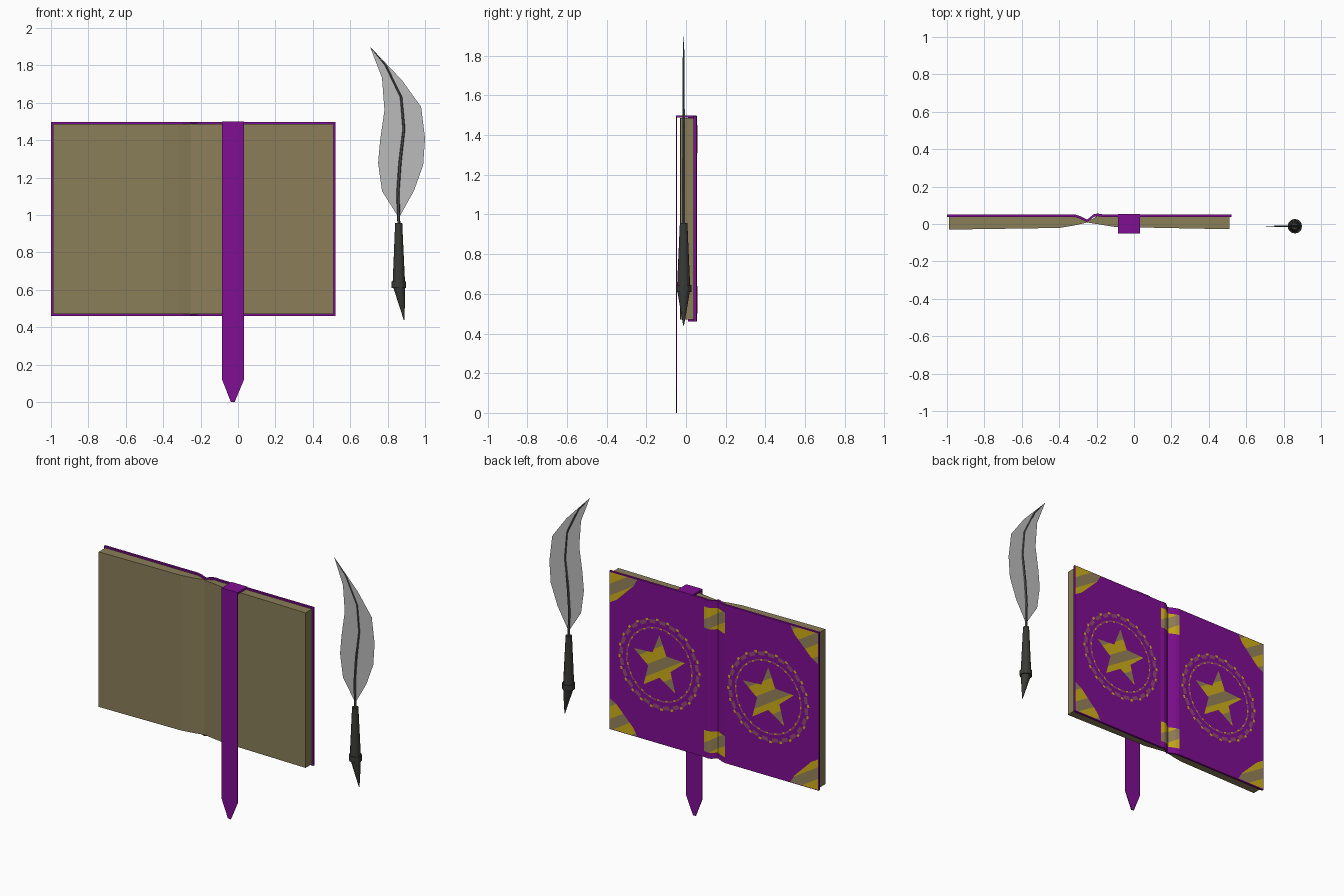
import bpy, bmesh, math
from mathutils import Vector

if "Cube" in bpy.data.objects:
    bpy.data.objects.remove(bpy.data.objects["Cube"])


def material(name, rgb):
    m = bpy.data.materials.new(name)
    m.diffuse_color = (*rgb, 1)
    m.use_nodes = True
    m.node_tree.nodes["Principled BSDF"].inputs["Base Color"].default_value = m.diffuse_color
    return m


PURPLE = material("purple cloth", (0.216, 0.0045, 0.287))
PAPER = material("tan paper", (0.254, 0.209, 0.098))
GOLD = material("gold", (0.62, 0.43, 0.009))
DULL = material("dull gold", (0.305, 0.223, 0.102))
MAUVE = material("mauve", (0.29, 0.068, 0.17))
DARK = material("dark metal", (0.042, 0.042, 0.040))
FEATHER = material("feather grey", (0.50, 0.50, 0.50))
SHAFT = material("shaft grey", (0.10, 0.10, 0.10))


def finish(bm, name, *mats):
    me = bpy.data.meshes.new(name)
    bm.to_mesh(me)
    bm.free()
    for m in mats:
        me.materials.append(m)
    ob = bpy.data.objects.new(name, me)
    bpy.context.collection.objects.link(ob)
    return ob


def prism(name, points, offset, mat):
    """Closed solid: a 3D outline pushed along an offset."""
    bm = bmesh.new()
    face = bm.faces.new([bm.verts.new(p) for p in points])
    ext = bmesh.ops.extrude_face_region(bm, geom=[face])
    bmesh.ops.translate(bm, vec=offset,
                        verts=[v for v in ext["geom"] if isinstance(v, bmesh.types.BMVert)])
    bmesh.ops.recalc_face_normals(bm, faces=bm.faces)
    return finish(bm, name, mat)


def back_faces(bm, polygons):
    """Add polygons that all look towards the back."""
    for poly in polygons:
        f = bm.faces.new([bm.verts.new(p) for p in poly])
        f.normal_update()
        if f.normal.y < 0:
            f.normal_flip()


def striped_plate(name, polygons, centre):
    """Gold plate cut by slanted dull stripes."""
    bm = bmesh.new()
    back_faces(bm, polygons)
    n, c, period, width = Vector((0.53, 0, 0.85)), Vector(centre), 0.135, 0.065
    for k in range(-3, 4):
        for edge in (-0.035, -0.035 + width):
            bmesh.ops.bisect_plane(bm, geom=bm.verts[:] + bm.edges[:] + bm.faces[:],
                                   plane_co=c + n * (k * period + edge), plane_no=n)
    for f in bm.faces:
        s = (f.calc_center_median() - c).dot(n)
        f.material_index = 1 if (s + 0.035) % period < width else 0
    return finish(bm, name, GOLD, DULL)


Z0, Z1 = 0.46, 1.497
ZM = (Z0 + Z1) / 2
BACK = 0.0545

# Cover with the folded spine
outer = [(-1, .052), (-.32, .052), (-.295, .045), (-.25, .024), (-.215, .052), (-.195, .056),
         (-.17, .052), (.52, .052)]
cover = outer + [(x, y - .014) for x, y in reversed(outer)]
prism("cover", [(x, y, Z0) for x, y in cover], (0, 0, Z1 - Z0), PURPLE)

# Open page block, thin at the fold
pages = [(-.99, .04), (-.99, -.03), (-.4, -.021), (-.32, -.008), (-.25, .008), (-.18, -.003),
         (-.1, -.016), (.51, -.028), (.51, .04), (-.2, .04), (-.25, .013), (-.3, .036)]
prism("pages", [(x, y, Z0 + .01) for x, y in pages], (0, 0, Z1 - Z0 - .02), PAPER)

# Ribbon bookmark: hanging strip and fold over the top edge
rib = [(-.085, 1.5), (-.085, .12), (-.038, 0), (-.018, 0), (.032, .12), (.032, 1.5)]
prism("ribbon", [(x, -.05, z) for x, z in rib], (0, .004, 0), PURPLE)
prism("ribbon_top", [(-.085, -.05, 1.488), (.032, -.05, 1.488), (.032, .053, 1.488),
                     (-.085, .053, 1.488)], (0, 0, .012), PURPLE)


# Star and broken ring on each cover half
def arc(cx, r0, r1, a0, a1, y):
    pts = [(r0, a0), (r0, (a0 + a1) / 2), (r0, a1), (r1, a1), (r1, (a0 + a1) / 2), (r1, a0)]
    return [(cx + r * math.cos(a), y, ZM + r * math.sin(a)) for r, a in pts]


for side, cx in (("right", .155), ("left", -.635)):
    tips = [(.195 if i % 2 == 0 else .085, math.pi / 2 + i * math.pi / 5) for i in range(10)]
    pts = [(cx + r * math.cos(a), BACK, ZM + r * math.sin(a)) for r, a in tips]
    c = (cx, BACK, ZM)
    striped_plate("star_" + side, [(c, pts[i], pts[(i + 1) % 10]) for i in range(10)], c)

    step = math.tau / 24
    rings = (("ring_blocks_", MAUVE, .265, .290, 0, .62), ("ring_inner_", MAUVE, .232, .243, .4, .55),
             ("ring_glints_", GOLD, .283, .298, .66, .26), ("ring_inner_glints_", GOLD, .230, .240, 0, .3))
    for name, mat, r0, r1, start, span in rings:
        bm = bmesh.new()
        back_faces(bm, [arc(cx, r0, r1, (i + start) * step, (i + start + span) * step, BACK)
                        for i in range(24)])
        finish(bm, name + side, mat)

# Corner patches on the outer corners
for side, x, dx in (("right", .515, -1), ("left", -.995, 1)):
    for level, z, dz in (("top", Z1 - .005, -1), ("bottom", Z0 + .005, 1)):
        shape = [(0, 0), (.2, 0), (.17, .05), (.05, .17), (0, .2)]
        striped_plate(f"corner_{level}_{side}",
                      [[(x + dx * a, BACK, z + dz * b) for a, b in shape]],
                      (x + dx * .07, BACK, z + dz * .07))

# Spine bands following the fold
for level, za, zb in (("top", 1.31, 1.45), ("bottom", .50, .64)):
    strip = [(x, y + .003) for x, y in outer[1:7]]
    quads = [[(*p, za), (*q, za), (*q, zb), (*p, zb)] for p, q in zip(strip, strip[1:])]
    striped_plate("spine_band_" + level, quads, (-.25, BACK, (za + zb) / 2))

# Quill holder, collar and nib as lofted rings: (x, z, radius)
QY = -.012


def loft(name, rows, mat, sides=12):
    bm = bmesh.new()
    loops = [[bm.verts.new((x + r * math.cos(i * math.tau / sides), QY + r * math.sin(i * math.tau / sides), z))
              for i in range(sides)] for x, z, r in rows]
    for a, b in zip(loops, loops[1:]):
        for i in range(sides):
            j = (i + 1) % sides
            bm.faces.new((a[i], a[j], b[j], b[i]))
    bm.faces.new(loops[0])
    bm.faces.new(loops[-1])
    bmesh.ops.recalc_face_normals(bm, faces=bm.faces)
    return finish(bm, name, mat)


loft("quill_holder", [(.860, .64, .033), (.859, .957, .019)], DARK)
loft("quill_collar", [(.860, .61, .039), (.860, .645, .039)], DARK)
loft("quill_nib", [(.888, .44, .002), (.876, .52, .016), (.862, .61, .031)], DARK)

# Flat feather vane
vane = [(.706, 1.90), (.77, 1.733), (.783, 1.56), (.76, 1.40), (.749, 1.278), (.77, 1.128), (.86, .985),
        (.94, 1.128), (.99, 1.267), (1.0, 1.41), (.979, 1.578), (.877, 1.72)]
bm = bmesh.new()
bm.faces.new([bm.verts.new((x, QY, z)) for x, z in vane])
finish(bm, "feather", FEATHER)

# Feather shaft
loft("feather_shaft", [(.86, .95, .008), (.855, 1.12, .008), (.866, 1.28, .008), (.887, 1.46, .007),
                       (.872, 1.63, .006), (.79, 1.80, .005), (.708, 1.897, .001)], SHAFT, 6)
